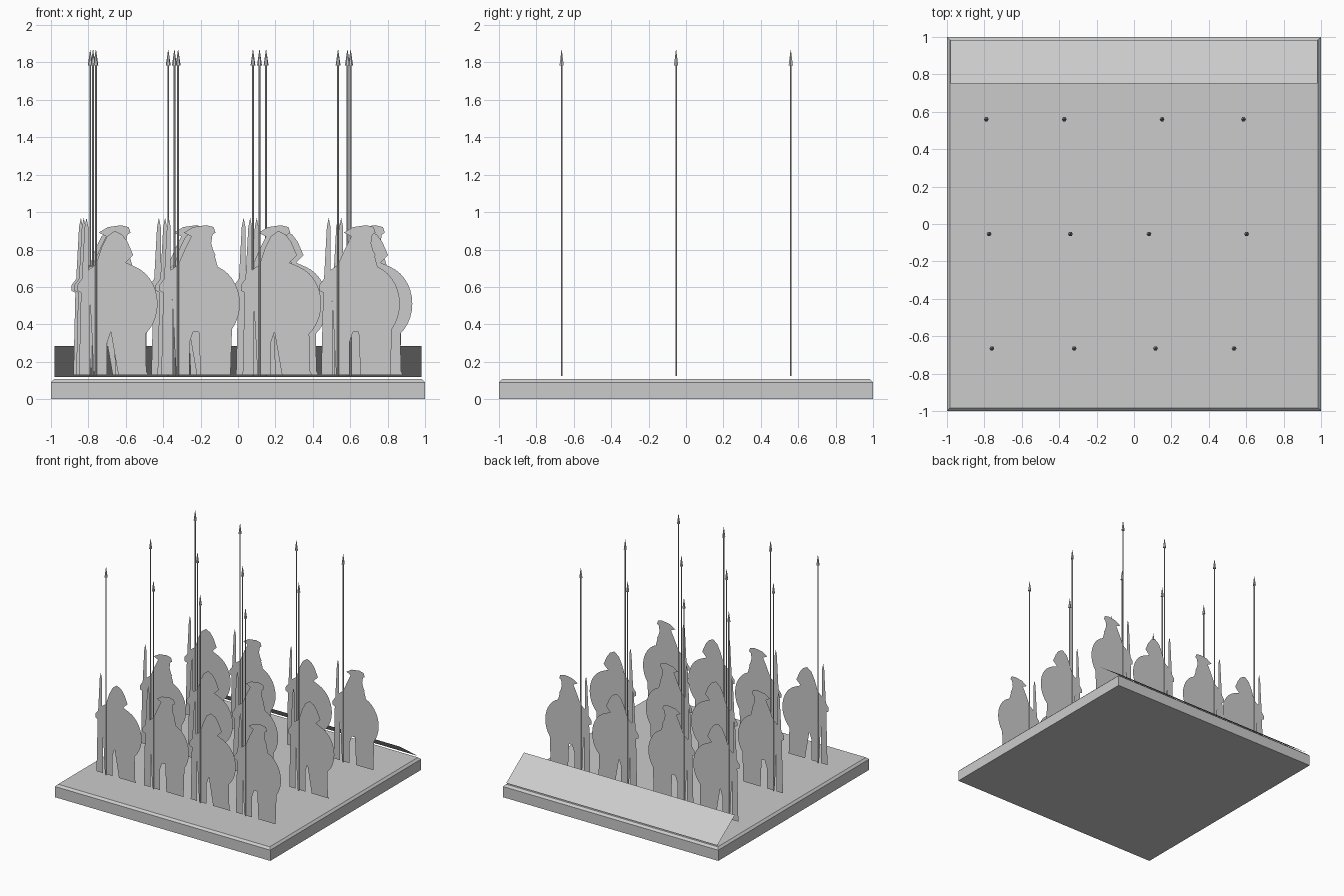
import bpy, bmesh, math

cube = bpy.data.objects.get("Cube")
if cube:
    bpy.data.objects.remove(cube, do_unlink=True)

# One plain grey for everything
grey = bpy.data.materials.new("plain_grey")
grey.use_nodes = True
grey.diffuse_color = (0.6, 0.6, 0.6, 1)
grey.node_tree.nodes["Principled BSDF"].inputs["Base Color"].default_value = (0.6, 0.6, 0.6, 1)


def finish(name, bm, location=(0, 0, 0)):
    mesh = bpy.data.meshes.new(name)
    bm.to_mesh(mesh)
    bm.free()
    mesh.materials.append(grey)
    obj = bpy.data.objects.new(name, mesh)
    obj.location = location
    bpy.context.collection.objects.link(obj)
    return obj


def cutout(name, outlines, location):
    """Flat upright sheets facing the front, outlined in hundredths."""
    bm = bmesh.new()
    for outline in outlines:
        bm.faces.new([bm.verts.new((x / 100, 0, z / 100)) for x, z in outline])
    bmesh.ops.triangulate(bm, faces=bm.faces[:])
    return finish(name, bm, location)


# Base slab with a chamfered upper rim
bm = bmesh.new()
rings = []
for half, z in ((1, 0), (1, 0.09), (0.983, 0.107)):
    rings.append([bm.verts.new((sx * half, sy * half, z))
                  for sx, sy in ((-1, -1), (1, -1), (1, 1), (-1, 1))])
for low, high in zip(rings, rings[1:]):
    for i in range(4):
        j = (i + 1) % 4
        bm.faces.new((low[i], low[j], high[j], high[i]))
bm.faces.new(rings[0][::-1])
bm.faces.new(rings[-1])
finish("base", bm)

# Sloping sheet along the back edge
bm = bmesh.new()
bm.faces.new([bm.verts.new(p) for p in (
    (0.98, 0.75, 0.285), (-0.98, 0.75, 0.285), (-0.98, 0.985, 0.118), (0.98, 0.985, 0.118))])
finish("back_slope", bm)

# Soldier silhouette pieces, measured from the pike
legs = [(-1, 13), (6, 13), (5, 20), (6, 30), (8, 36), (11, 36), (13, 28), (12, 20),
        (12, 13), (28, 13), (27, 15), (22, 19), (21, 25), (22, 33)]
shield = [(15 + 18 * math.cos(math.radians(a)), 51 + 21 * math.sin(math.radians(a)))
          for a in range(-60, 71, 10)]
face = [(16, 73), (20, 77), (19, 79), (16, 82)]
crested_helmet = [(17, 87), (20, 89), (19, 92), (15, 93), (8, 92), (3, 89),
                  (7, 87), (4, 81), (4, 75)]
domed_helmet = [(17, 84), (14, 88), (10, 90), (6, 87), (3, 81), (2, 75)]
arm = [(0, 72), (-4, 69), (-6, 65), (-10, 61), (-10, 58), (-6, 56), (-2, 52), (-2, 30)]
javelins = [(-9, 13), (-3, 13), (-3, 50), (-4, 70), (-4, 92), (-5, 97), (-6, 92),
            (-6, 70), (-8, 55)]


def pike(location):
    bm = bmesh.new()
    rings = []
    for radius, z in ((0.005, 0.125), (0.005, 1.785), (0.013, 1.785), (0.001, 1.868)):
        rings.append([bm.verts.new((radius * math.cos(i * math.tau / 6),
                                    radius * math.sin(i * math.tau / 6), z)) for i in range(6)])
    for low, high in zip(rings, rings[1:]):
        for i in range(6):
            j = (i + 1) % 6
            bm.faces.new((low[i], low[j], high[j], high[i]))
    bm.faces.new(rings[0][::-1])
    bm.faces.new(rings[-1])
    finish("pike", bm, location)


# Three ranks of four, alternating helmets
ranks = ((-0.665, (-0.76, -0.32, 0.115, 0.535)),
         (-0.053, (-0.775, -0.34, 0.08, 0.602)),
         (0.56, (-0.79, -0.373, 0.15, 0.585)))
for r, (y, files) in enumerate(ranks):
    for c, x in enumerate(files):
        helmet = crested_helmet if (r + c) % 2 else domed_helmet
        cutout("soldier", [legs + shield + face + helmet + arm], (x, y, 0))
        cutout("javelins", [javelins], (x, y + 0.002, 0))
        pike((x, y, 0))
